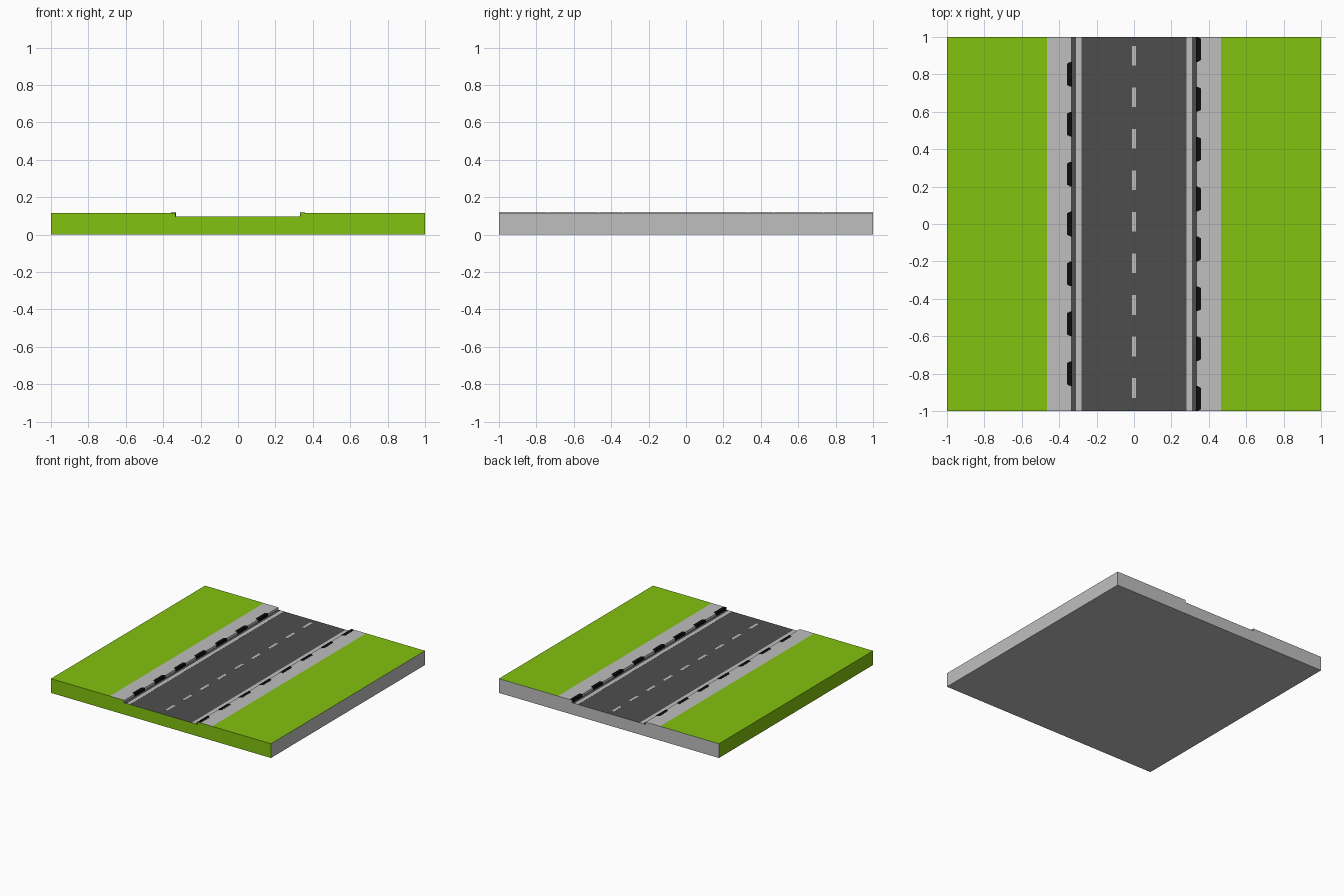
import bpy, bmesh

if "Cube" in bpy.data.objects:
    bpy.data.objects.remove(bpy.data.objects["Cube"])

TOP, ROAD = 0.117, 0.097      # lawn / pavement height, road height
WALK, KERB = 0.465, 0.334     # half widths: pavement outer edge, kerb


def material(name, r, g, b):
    m = bpy.data.materials.new(name)
    m.diffuse_color = (r, g, b, 1)
    m.use_nodes = True
    m.node_tree.nodes["Principled BSDF"].inputs["Base Color"].default_value = m.diffuse_color
    return m


GREEN = material("grass green", 0.223, 0.539, 0.0045)
LIGHT = material("light grey", 0.52, 0.52, 0.52)
DARK = material("asphalt grey", 0.076, 0.076, 0.076)
BLACK = material("drain black", 0.004, 0.004, 0.004)


def finish(bm, name, mats):
    bmesh.ops.recalc_face_normals(bm, faces=bm.faces)
    me = bpy.data.meshes.new(name)
    bm.to_mesh(me)
    bm.free()
    for m in mats:
        me.materials.append(m)
    ob = bpy.data.objects.new(name, me)
    bpy.context.collection.objects.link(ob)
    return ob


def prism(bm, points, offset):
    """Extrude a closed polygon along the offset vector."""
    face = bm.faces.new([bm.verts.new(p) for p in points])
    ext = bmesh.ops.extrude_face_region(bm, geom=[face], use_keep_orig=True)
    verts = [v for v in ext["geom"] if isinstance(v, bmesh.types.BMVert)]
    bmesh.ops.translate(bm, verts=verts, vec=offset)


def plate(bm, x0, x1, y0, y1, z):
    prism(bm, [(x0, y0, z), (x1, y0, z), (x1, y1, z), (x0, y1, z)], (0, 0, 0.001))


# Ground tile: one cross-section run along y
half = [(KERB, ROAD), (KERB, TOP), (WALK, TOP), (1, TOP), (1, 0)]
profile = half + [(-x, z) for x, z in reversed(half)]
bm = bmesh.new()
prism(bm, [(x, -1, z) for x, z in profile], (0, 2, 0))
tile = finish(bm, "ground_tile", [GREEN, LIGHT, DARK])

# Colour by direction: green lawn, front and left; grey elsewhere; dark road
for f in tile.data.polygons:
    n, c = f.normal, f.center
    if n.z > 0.5:
        f.material_index = 2 if abs(c.x) < KERB - 0.01 else (1 if abs(c.x) < WALK else 0)
    elif n.y < -0.5 or (n.x < -0.5 and c.x < -0.9):
        f.material_index = 0
    else:
        f.material_index = 1

# Edge lines
bm = bmesh.new()
for s in (-1, 1):
    plate(bm, s * 0.28, s * 0.311, -1, 1, ROAD)
finish(bm, "edge_lines", [LIGHT])

# Centre dashes
bm = bmesh.new()
for i in range(9):
    y = 0.953 - i * 0.2222
    plate(bm, -0.011, 0.011, y - 0.105, y, ROAD)
finish(bm, "centre_dashes", [LIGHT])

# Kerb drains: tapered on the pavement, wrapping down the kerb face
bm = bmesh.new()
for s, count, first in ((-1, 7, -0.8), (1, 8, -0.9333)):
    for i in range(count):
        y = first + i * 0.26667
        a, b, w = s * (KERB - 0.002), s * 0.358, s * 0.342
        pts = [(a, y - 0.066), (w, y - 0.066), (b, y - 0.057),
               (b, y + 0.057), (w, y + 0.066), (a, y + 0.066)]
        prism(bm, [(px, py, ROAD + 0.0005) for px, py in pts], (0, 0, TOP - ROAD + 0.001))
finish(bm, "kerb_drains", [BLACK])
